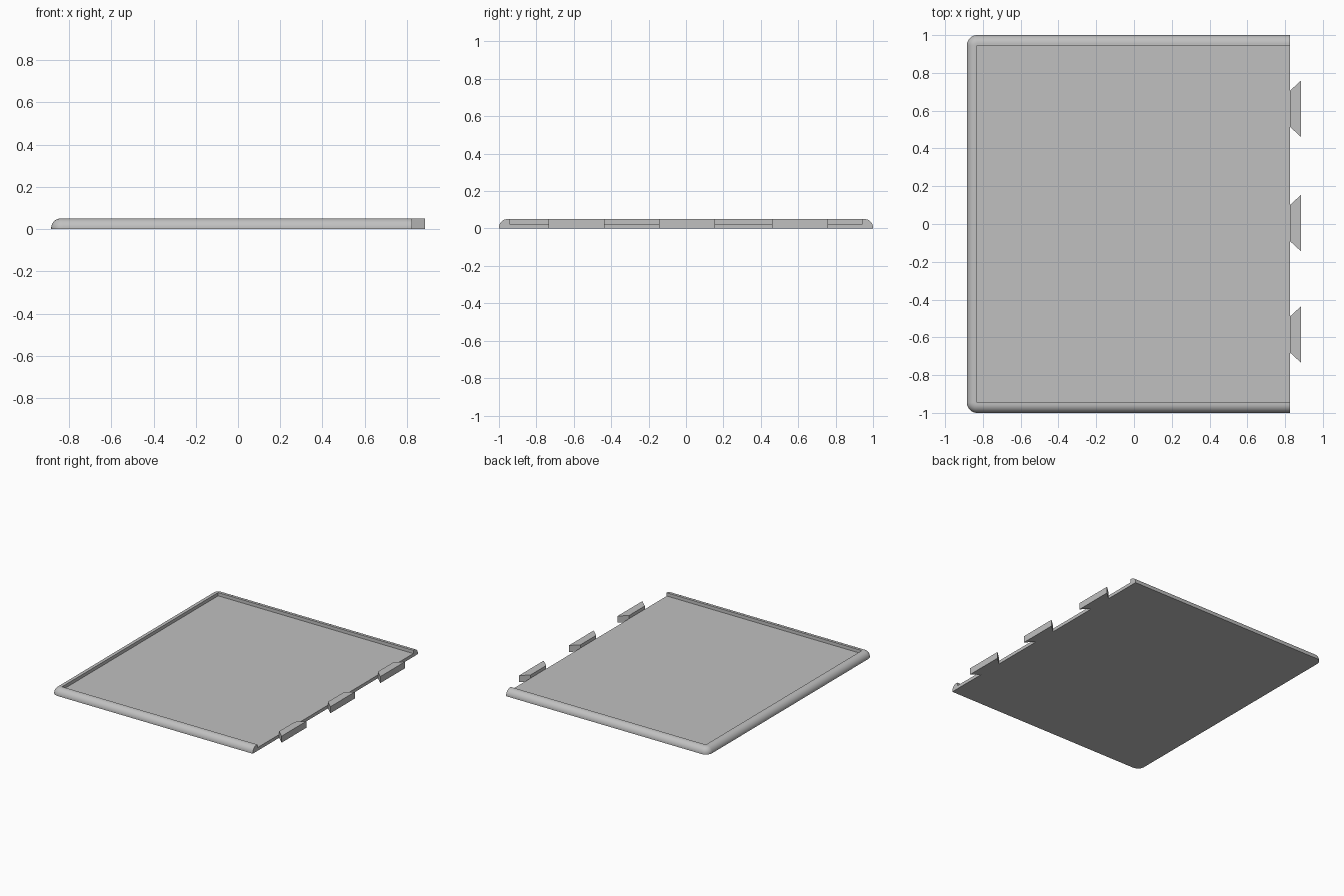
import bpy, bmesh, math

if "Cube" in bpy.data.objects:
    bpy.data.objects.remove(bpy.data.objects["Cube"], do_unlink=True)

LEFT, OPEN, SIDE = -0.83, 0.825, 0.945   # inner tray bounds
WIDTH, HEIGHT, FLOOR = 0.055, 0.05, 0.025
ROUND = 0.045

grey = bpy.data.materials.new("light_grey")
grey.use_nodes = True
colour = (0.53, 0.53, 0.53, 1)
grey.diffuse_color = colour
grey.node_tree.nodes["Principled BSDF"].inputs["Base Color"].default_value = colour


def finish(name, bm):
    bmesh.ops.remove_doubles(bm, verts=bm.verts, dist=0.0001)
    bmesh.ops.recalc_face_normals(bm, faces=bm.faces)
    mesh = bpy.data.meshes.new(name)
    bm.to_mesh(mesh)
    bm.free()
    mesh.materials.append(grey)
    obj = bpy.data.objects.new(name, mesh)
    bpy.context.collection.objects.link(obj)
    return obj


def prism(name, outline, height):
    bm = bmesh.new()
    face = bm.faces.new([bm.verts.new((x, y, 0)) for x, y in outline])
    top = bmesh.ops.extrude_face_region(bm, geom=[face])["geom"]
    for v in top:
        if isinstance(v, bmesh.types.BMVert):
            v.co.z = height
    return finish(name, bm)


# Floor plate
prism("tray_floor", [(LEFT, -SIDE), (OPEN, -SIDE), (OPEN, SIDE), (LEFT, SIDE)], FLOOR)

# Rounded rim: a profile carried around three sides, pivoting at the corners
profile = [(0, 0), (WIDTH, 0)]
for i in range(13):
    a = math.pi / 2 * i / 12
    profile.append((WIDTH - ROUND + ROUND * math.cos(a), HEIGHT - ROUND + ROUND * math.sin(a)))
profile.append((0, HEIGHT))

stations = [(OPEN, -SIDE, -math.pi / 2)]
for i in range(13):
    stations.append((LEFT, -SIDE, -math.pi / 2 * (1 + i / 12)))
stations += [(x, -y, -a) for x, y, a in reversed(stations)]

bm = bmesh.new()
rings = [[bm.verts.new((x + d * math.cos(a), y + d * math.sin(a), z)) for d, z in profile]
         for x, y, a in stations]
n = len(profile)
for r, s in zip(rings, rings[1:]):
    for j in range(n):
        k = (j + 1) % n
        bm.faces.new((r[j], r[k], s[k], s[j]))
bm.faces.new(rings[0])
bm.faces.new(rings[-1])
rim = finish("rounded_rim", bm)
bpy.context.view_layer.objects.active = rim
rim.select_set(True)
bpy.ops.object.shade_smooth_by_angle(angle=math.radians(35))
rim.select_set(False)

# Dovetail tabs along the open edge
for name, y in (("front_tab", -0.585), ("middle_tab", 0.005), ("back_tab", 0.61)):
    tip = 0.885
    prism(name, [(OPEN, y - 0.095), (tip, y - 0.15), (tip, y + 0.15), (OPEN, y + 0.095)], HEIGHT)
